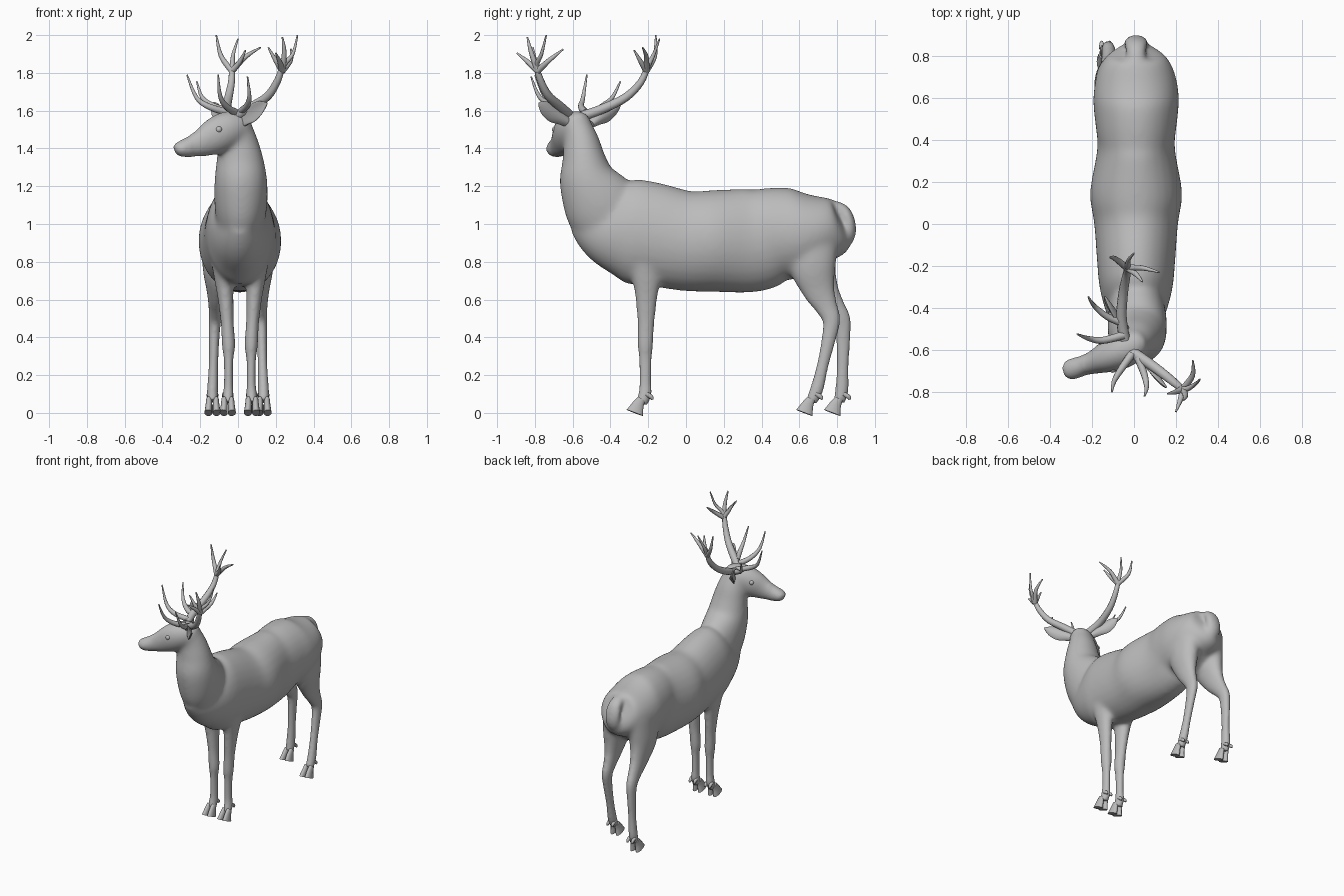
import bpy
import bmesh
import math
from mathutils import Vector, Matrix

if "Cube" in bpy.data.objects:
    bpy.data.objects.remove(bpy.data.objects["Cube"], do_unlink=True)

# One matte grey for everything
grey = bpy.data.materials.new("plain grey")
grey.use_nodes = True
colour = (0.5, 0.5, 0.5, 1)
grey.diffuse_color = colour
bsdf = next(n for n in grey.node_tree.nodes if n.type == 'BSDF_PRINCIPLED')
bsdf.inputs["Base Color"].default_value = colour
bsdf.inputs["Roughness"].default_value = 0.7


def loft(bm, rings, side=None, n=20, steps=4, cup=0):
    """Skin smooth elliptical rings (x, y, z, side radius, other radius)."""
    r = [Vector(k) for k in rings]
    rows = []
    for i in range(len(r) - 1):
        p, a, b, q = r[max(i - 1, 0)], r[i], r[i + 1], r[min(i + 2, len(r) - 1)]
        for s in range(steps):
            t = s / steps
            rows.append(a + (b - p) * (t / 2) + (p * 2 - a * 5 + b * 4 - q) * (t * t / 2)
                        + (a * 3 - p - b * 3 + q) * (t ** 3 / 2))
    rows.append(r[-1])
    centres = [Vector(k[:3]) for k in rows]
    u, loops = side, []
    for i, k in enumerate(rows):
        t = (centres[min(i + 1, len(rows) - 1)] - centres[max(i - 1, 0)]).normalized()
        u = u if u else t.orthogonal()
        u = (u - t * u.dot(t)).normalized()
        v = t.cross(u)
        ra, rb = max(k[3], .002), max(k[4], .002)
        loop = []
        for j in range(n):
            c, s = math.cos(math.tau * j / n), math.sin(math.tau * j / n)
            loop.append(bm.verts.new(centres[i] + u * ra * c + v * (rb * s + cup * ra * c * c)))
        loops.append(loop)
    for lo, hi in zip(loops, loops[1:]):
        for j in range(n):
            bm.faces.new((lo[j], lo[(j + 1) % n], hi[(j + 1) % n], hi[j]))
    bm.faces.new(loops[0])
    bm.faces.new(loops[-1])


def tube(bm, points, r0, r1):
    """Tapered round tine."""
    last = len(points) - 1
    rad = [r0 + (r1 - r0) * (i / last) ** 1.5 for i in range(last + 1)]
    loft(bm, [(*p, k, k) for p, k in zip(points, rad)], n=10)


def finish(name, bm, angle=60):
    bmesh.ops.recalc_face_normals(bm, faces=bm.faces)
    mesh = bpy.data.meshes.new(name)
    bm.to_mesh(mesh)
    bm.free()
    mesh.materials.append(grey)
    ob = bpy.data.objects.new(name, mesh)
    bpy.context.collection.objects.link(ob)
    bpy.ops.object.select_all(action='DESELECT')
    ob.select_set(True)
    bpy.context.view_layer.objects.active = ob
    bpy.ops.object.shade_smooth_by_angle(angle=math.radians(angle))
    return ob


X = Vector((1, 0, 0))
head_side = Vector((.37, -.93, 0))
body, hooves = bmesh.new(), bmesh.new()

# Torso, rump to breast
torso = [(.83, .99, .07, .10), (.80, .98, .14, .15), (.72, .97, .185, .18),
         (.60, .95, .205, .235), (.48, .945, .195, .25), (.36, .915, .185, .275),
         (.15, .91, .22, .27), (0, .91, .20, .265), (-.2, .95, .185, .275),
         (-.3, .96, .175, .275), (-.4, .97, .15, .21), (-.5, 1, .11, .15), (-.58, 1.03, .06, .08)]
loft(body, [(.01, *k) for k in torso], X, 28)

# Neck
loft(body, [(.01, -.36, .97, .12, .19), (.015, -.45, 1.1, .14, .2), (.015, -.52, 1.23, .14, .155),
            (.01, -.54, 1.34, .125, .117), (0, -.555, 1.44, .105, .095),
            (-.01, -.58, 1.53, .08, .075)], X, 24)

# Head, turned to the model's right
loft(body, [(.05, -.55, 1.52, .045, .05), (.02, -.565, 1.52, .075, .08), (-.05, -.6, 1.5, .088, .1),
            (-.12, -.63, 1.465, .08, .1), (-.18, -.655, 1.435, .06, .082),
            (-.24, -.675, 1.412, .049, .06), (-.29, -.69, 1.4, .051, .047),
            (-.32, -.697, 1.395, .044, .036), (-.335, -.7, 1.39, .025, .022)], head_side, 24)

# Tail
loft(body, [(.01, .77, 1.1, .04, .03), (.01, .835, 1.07, .052, .035), (.01, .865, 1, .06, .035),
            (.01, .863, .93, .05, .034), (.01, .85, .885, .02, .015)], X)


def foot(x, y):
    """Two toes and two dewclaws."""
    for s in (-1, 1):
        cx = x + s * .019
        loft(hooves, [(cx, y, .075, .014, .022), (cx, y - .02, .04, .018, .033),
                      (cx + s * .003, y - .036, 0, .021, .047)], X, 14)
        loft(hooves, [(cx, y + .025, .1, .012, .012), (cx, y + .05, .085, .011, .012),
                      (cx, y + .058, .07, .005, .006)], X, 8)


# Legs; the left hind leg steps forward
front = [(.09, -.22, .85, .07, .10), (.085, -.21, .72, .054, .08), (.075, -.21, .6, .042, .058),
         (.067, -.212, .48, .034, .044), (.06, -.215, .36, .035, .04), (.06, -.215, .28, .025, .033),
         (.06, -.215, .16, .024, .031), (.062, -.217, .1, .028, .035), (.064, -.235, .05, .028, .03)]
hind = [(.095, .66, .95, .09, .15), (.11, .67, .78, .08, .128), (.115, .725, .65, .052, .09),
        (.118, .785, .56, .038, .06), (.122, .825, .49, .033, .047), (.126, .832, .4, .028, .038),
        (.13, .83, .25, .025, .031), (.135, .825, .12, .029, .035), (.135, .81, .06, .027, .03)]
for s in (-1, 1):
    loft(body, [(s * x + .01, y, z, a, b) for x, y, z, a, b in front], X)
    step = .16 if s > 0 else 0
    leg = [(s * x, y - step * max(0, 1 - z / .75), z, a, b) for x, y, z, a, b in hind]
    loft(body, leg, X)
    foot(s * .064 + .01, -.235)
    foot(leg[-1][0], leg[-1][1])

# Fuse the body into one skin, then relax it, most on the trunk
bmesh.ops.recalc_face_normals(body, faces=body.faces)
skin = finish("body", body)
fuse = skin.modifiers.new("fuse", 'REMESH')
fuse.mode = 'VOXEL'
fuse.voxel_size = .009
graph = bpy.context.evaluated_depsgraph_get()
fused = bpy.data.meshes.new_from_object(skin.evaluated_get(graph))
bpy.data.objects.remove(skin, do_unlink=True)
body = bmesh.new()
body.from_mesh(fused)
for i in range(24):
    low = 0 if i < 3 else .52 + .006 * i
    part = [v for v in body.verts if v.co.z > low and (i < 8 or v.co.x > -.24 or v.co.z < 1.3)]
    bmesh.ops.smooth_vert(body, verts=part, factor=.5, use_axis_x=True, use_axis_y=True, use_axis_z=True)
finish("body", body, 80)
finish("hooves", hooves, 50)

# Eyes
eyes = bmesh.new()
for s in (-1, 1):
    spot = Vector((-.125, -.632, 1.5)) + head_side * s * .064
    bmesh.ops.create_uvsphere(eyes, u_segments=16, v_segments=10, radius=.018,
                              matrix=Matrix.Translation(spot))
finish("eyes", eyes)

# Ears, cupped towards the face
ear_paths = {"left_ear": ((.02, -.61, 1.53), (.155, -.78, 1.64), .35),
             "right_ear": ((-.04, -.5, 1.53), (-.14, -.345, 1.635), -.35)}
for name, (base, tip, cup) in ear_paths.items():
    ear = bmesh.new()
    base, tip = Vector(base), Vector(tip)
    shape = [(0, .022, .02), (.25, .034, .016), (.5, .048, .012), (.75, .04, .009), (.92, .02, .006), (1, .003, .003)]
    loft(ear, [(*base.lerp(tip, t), a, b) for t, a, b in shape], Vector((0, 0, 1)), 20, 4, cup)
    finish(name, ear)

# Antlers: main beam, brow tines and crown points
left = bmesh.new()
tube(left, [(-.01, -.61, 1.57), (.08, -.67, 1.625), (.16, -.73, 1.68), (.21, -.77, 1.76),
            (.24, -.79, 1.84), (.29, -.765, 1.9), (.315, -.74, 2)], .027, .004)
tube(left, [(-.01, -.62, 1.59), (-.06, -.69, 1.62), (-.095, -.75, 1.68), (-.105, -.8, 1.79)], .02, .004)
tube(left, [(.02, -.64, 1.6), (.05, -.72, 1.63), (.06, -.78, 1.68), (.05, -.82, 1.78)], .019, .004)
for bend, tip in (((.28, -.72, 1.87), (.28, -.65, 1.925)), ((.22, -.84, 1.86), (.2, -.895, 1.905)),
                  ((.245, -.82, 1.91), (.235, -.84, 1.99)), ((.2, -.8, 1.865), (.16, -.81, 1.935))):
    tube(left, [(.235, -.785, 1.81), bend, tip], .017, .004)
finish("left_antler", left)

right = bmesh.new()
tube(right, [(-.045, -.55, 1.57), (-.06, -.44, 1.61), (-.05, -.32, 1.67), (-.035, -.24, 1.75),
             (-.03, -.2, 1.84), (-.025, -.17, 1.9), (0, -.14, 1.98)], .027, .004)
tube(right, [(-.05, -.53, 1.59), (-.15, -.555, 1.62), (-.22, -.545, 1.67), (-.27, -.525, 1.79)], .02, .004)
tube(right, [(-.06, -.47, 1.6), (-.13, -.44, 1.625), (-.19, -.39, 1.67), (-.218, -.347, 1.755)], .019, .004)
for bend, tip in (((-.09, -.165, 1.89), (-.115, -.16, 2)), ((.04, -.21, 1.885), (.12, -.23, 1.935)),
                  ((.01, -.24, 1.86), (.04, -.275, 1.92))):
    tube(right, [(-.032, -.21, 1.81), bend, tip], .017, .004)
finish("right_antler", right)
